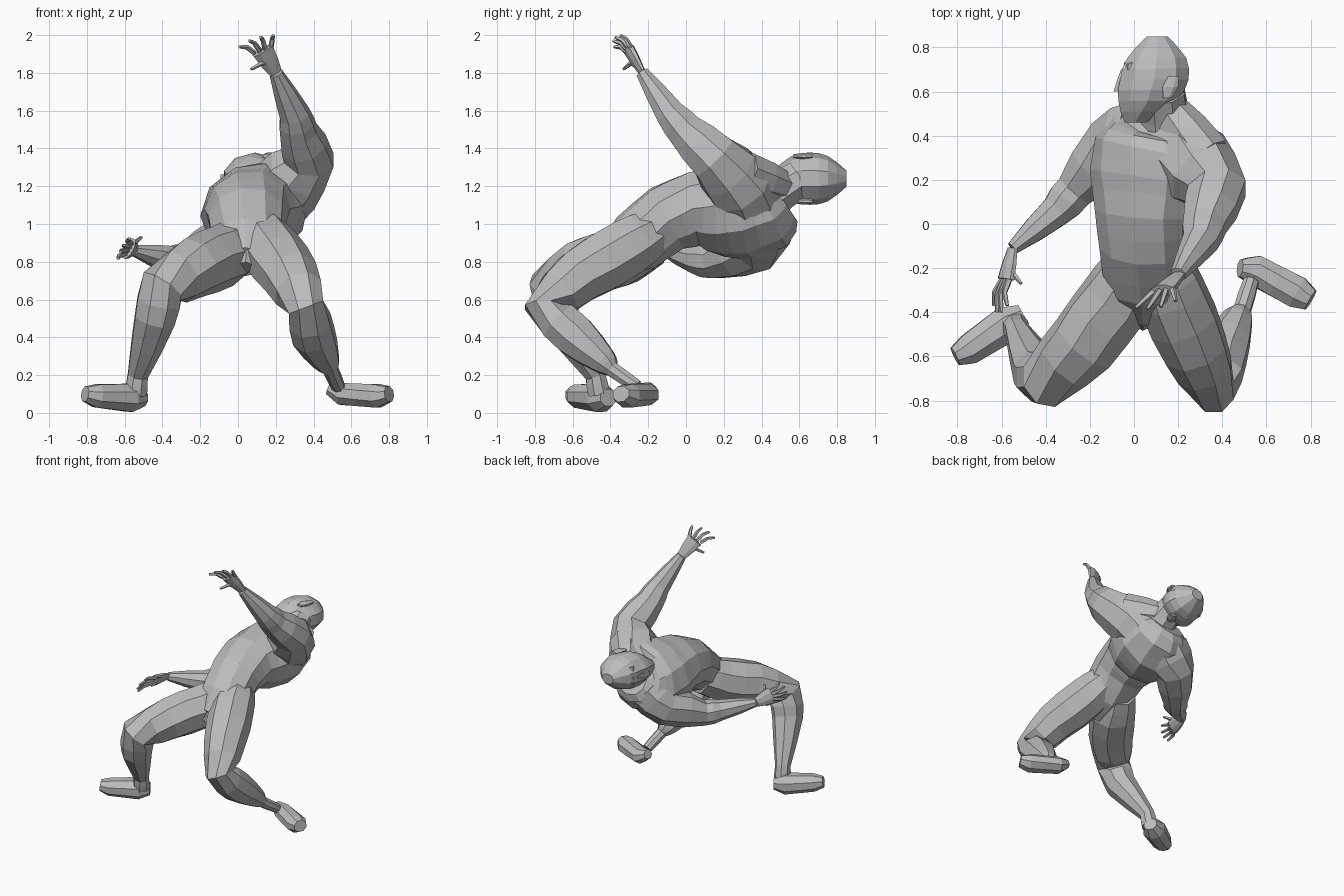
import bpy
import bmesh
from math import cos, sin, pi, sqrt
from mathutils import Vector

default_cube = bpy.data.objects.get("Cube")
if default_cube:
    bpy.data.objects.remove(default_cube, do_unlink=True)

X_AXIS, Y_AXIS, Z_AXIS = Vector((1, 0, 0)), Vector((0, 1, 0)), Vector((0, 0, 1))

# One plain grey for the whole figure
clay = bpy.data.materials.new("clay_grey")
clay.use_nodes = True
grey = (.5, .5, .5, 1)
clay.diffuse_color = grey
clay.node_tree.nodes["Principled BSDF"].inputs["Base Color"].default_value = grey


def finish(name, bm):
    """Turn a bmesh into a flat shaded object."""
    bmesh.ops.recalc_face_normals(bm, faces=bm.faces)
    mesh = bpy.data.meshes.new(name)
    bm.to_mesh(mesh)
    bm.free()
    mesh.materials.append(clay)
    obj = bpy.data.objects.new(name, mesh)
    bpy.context.collection.objects.link(obj)


def add_muscle(joints, swell):
    """Insert a swollen ring halfway between each pair of joints."""
    rings = [joints[0]]
    for start, end in zip(joints, joints[1:]):
        middle = [(a + b) / 2 for a, b in zip(start, end)]
        middle[-1] *= swell
        rings += [middle, end]
    return rings


def loft(name, joints, side=X_AXIS, side_end=None, axis=None, flat=1, swell=1.08, sides=8):
    """Skin rings along joints given as (x, y, z, radius).
    The width follows side, turning towards side_end; flat scales the depth."""
    bm = bmesh.new()
    rings = add_muscle(joints, swell)
    centres = [Vector(ring[:3]) for ring in rings]
    last = len(rings) - 1
    loops = []
    for i, ring in enumerate(rings):
        incoming = (centres[i] - centres[max(i - 1, 0)]).normalized()
        outgoing = (centres[min(i + 1, last)] - centres[i]).normalized()
        tangent = (axis or incoming + outgoing).normalized()
        wide = side.lerp(side_end or side, i / last)
        wide = (wide - tangent * wide.dot(tangent)).normalized()
        deep = tangent.cross(wide) * flat
        radius = ring[-1] * 1.05
        loop = []
        for k in range(sides):
            angle = 2 * pi * (k + .5) / sides
            offset = (wide * cos(angle) + deep * sin(angle)) * radius
            loop.append(bm.verts.new(centres[i] + offset))
        loops.append(loop)
    for low, high in zip(loops, loops[1:]):
        for k in range(sides):
            n = (k + 1) % sides
            bm.faces.new((low[k], low[n], high[n], high[k]))
    bm.faces.new(loops[0])
    bm.faces.new(loops[-1])
    finish(name, bm)


def digit(name, root, tip, bow):
    """A thin tapering finger, bowed at its middle joint."""
    joint = (root + tip) / 2 + bow
    path = [(*root, .014), (*joint, .012), (*tip, .008)]
    loft(name, path, (tip - root).orthogonal(), sides=5)


def hand(prefix, wrist, knuckle, tip, thumb_tip, spread, bow):
    """Flat palm with four fanned fingers and a thumb."""
    wrist, knuckle, tip, spread = map(Vector, (wrist, knuckle, tip, spread))
    loft(prefix + "_palm", [(*wrist, .035), (*knuckle, .06)], spread, flat=.45)
    names = ("index_finger", "middle_finger", "ring_finger", "little_finger")
    for i, name in enumerate(names):
        place = i - 1.5
        root = knuckle + spread * place / 2
        end = knuckle + spread * place + (tip - knuckle) * (1.1 - abs(place) / 5)
        digit(prefix + "_" + name, root, end, bow)
    digit(prefix + "_thumb", wrist.lerp(knuckle, .4), Vector(thumb_tip), bow)


# Torso, twisting from level hips to a steeply tilted shoulder line
shoulder_line = Vector((.75, -.25, .6)).normalized()
loft("torso", [
    (.04, -.41, .8, .1),
    (.05, -.27, .9, .18),
    (.05, -.1, 1.03, .2),
    (.05, .05, 1.08, .22),
    (.07, .2, 1.07, .265),
    (.1, .34, 1.07, .275),
    (.12, .46, 1.08, .22),
    (.12, .52, 1.12, .13),
], side_end=shoulder_line, flat=.88, swell=1, sides=10)

# Small fold at the groin
loft("groin", [(.05, -.32, .95, .07), (.04, -.44, .77, .05)], swell=1.2, sides=6)

# Neck, and the muscle running from it to the raised shoulder
loft("neck", [(.15, .4, 1.11, .13), (.13, .6, 1.24, .1)], swell=.95)
loft("left_trapezius", [(.15, .53, 1.19, .08), (.32, .3, 1.27, .12)])

# Head whose crown points back and whose face turns sideways
skull = []
for step in range(5):
    t = step / 4
    jaw_shift = .1 * (1 - t) ** 3
    roundness = sqrt(sin(pi * (.03 + .94 * t)))
    skull.append((.105 - jaw_shift, .46 + .39 * t, 1.24, .155 * roundness))
loft("head", skull, axis=Y_AXIS, flat=.85, swell=1.05, sides=10)

# Face details
loft("nose", [(-.07, .6, 1.24, .03), (-.05, .7, 1.24, .012)], axis=Y_AXIS, sides=4)
loft("brow", [(-.01, .71, 1.16, .02), (-.01, .71, 1.32, .02)], swell=2, sides=6)
for name, z in (("right_ear", 1.12), ("left_ear", 1.36)):
    loft(name, [(.15, .57, z, .02), (.18, .67, z, .025)], axis=Y_AXIS, flat=.5, swell=1.6)

# Left arm, raised
left_wrist = (.2, -.23, 1.8)
loft("left_arm", [
    (.14, .36, 1.08, .17),
    (.26, .29, 1.2, .18),
    (.375, .15, 1.35, .135),
    (.32, 0, 1.49, .1),
    (.3, -.08, 1.58, .08),
    (*left_wrist, .035),
], swell=1.04)
hand("left", left_wrist, (.13, -.3, 1.92), (.09, -.38, 1.98), (.07, -.33, 1.82),
     (.06, .01, .02), Z_AXIS / 70)

# Right arm, hanging out to the side
right_wrist = (-.55, -.11, .86)
loft("right_arm", [
    (.05, .4, 1.01, .17),
    (-.09, .36, .88, .14),
    (-.27, .15, .8, .09),
    (-.35, .06, .81, .075),
    (*right_wrist, .03),
], Z_AXIS)
hand("right", right_wrist, (-.58, -.25, .87), (-.61, -.4, .87), (-.51, -.27, .93),
     (.02, 0, .035), X_AXIS / -60)

# Left leg, folded back with a thin ankle
loft("left_leg", [
    (.12, -.17, .96, .12),
    (.17, -.32, .87, .155),
    (.28, -.57, .72, .145),
    (.36, -.755, .56, .1),
    (.4, -.59, .41, .115),
    (.47, -.43, .27, .07),
    (.49, -.39, .23, .04),
    (.53, -.26, .14, .035),
], swell=1.05)

# Right leg, stepping out to the side
loft("right_leg", [
    (0, -.19, .9, .13),
    (-.08, -.34, .83, .16),
    (-.23, -.54, .77, .155),
    (-.4, -.71, .67, .12),
    (-.44, -.67, .5, .11),
    (-.53, -.48, .2, .055),
    (-.54, -.46, .1, .06),
], swell=1.02)

# Feet, both turned outwards
loft("left_foot", [
    (.48, -.2, .13, .04),
    (.55, -.21, .1, .07),
    (.74, -.31, .09, .075),
    (.8, -.345, .1, .05),
], Y_AXIS, flat=.85, swell=1)
loft("right_foot", [
    (-.5, -.41, .08, .05),
    (-.57, -.45, .08, .085),
    (-.75, -.57, .09, .07),
    (-.81, -.6, .1, .045),
], Y_AXIS, flat=.9, swell=1)
